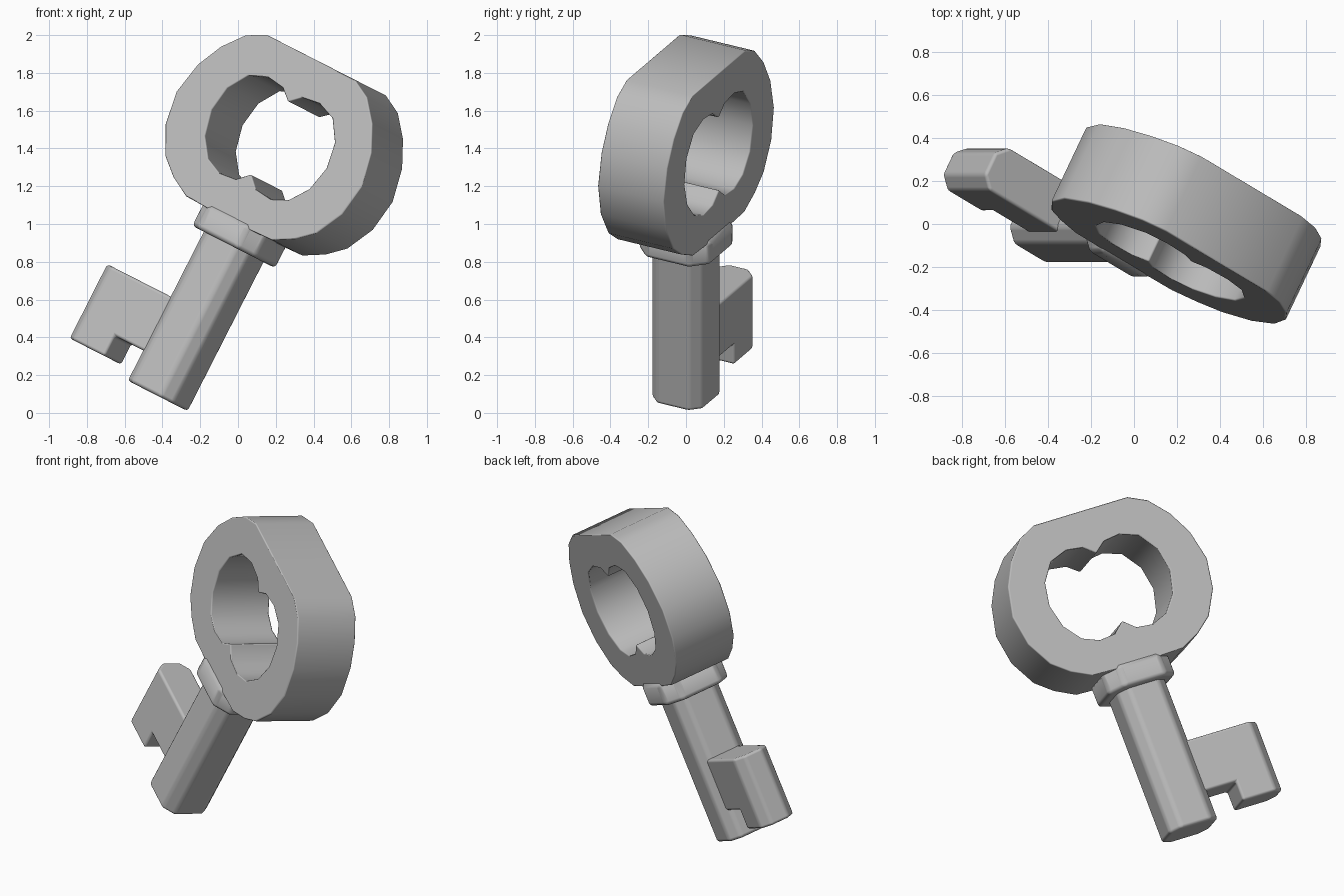
import bpy, bmesh
from math import radians
from mathutils import Matrix

old = bpy.data.objects.get("Cube")
if old:
    bpy.data.objects.remove(old, do_unlink=True)

# One plain grey for the whole key
grey = bpy.data.materials.new("plain_grey")
grey.use_nodes = True
colour = (0.5, 0.5, 0.5, 1)
grey.diffuse_color = colour
grey.node_tree.nodes["Principled BSDF"].inputs["Base Color"].default_value = colour

# Key frame: x across the bow, y through its thickness, z along the shaft
key_frame = (Matrix.Translation((-0.425, 0, 0.09))
             @ Matrix.Rotation(radians(27), 4, 'Y')
             @ Matrix.Rotation(radians(-28), 4, 'Z'))


def finish(name, bm, bevel):
    bmesh.ops.recalc_face_normals(bm, faces=bm.faces)
    mesh = bpy.data.meshes.new(name)
    bm.to_mesh(mesh)
    bm.free()
    mesh.materials.append(grey)
    mesh.shade_smooth()
    obj = bpy.data.objects.new(name, mesh)
    bpy.context.collection.objects.link(obj)
    obj.matrix_world = key_frame
    mod = obj.modifiers.new("soft_edges", 'BEVEL')
    mod.width = bevel
    mod.segments = 3
    mod.limit_method = 'ANGLE'
    mod.angle_limit = radians(38)
    mod.harden_normals = True
    return obj


def mirrored(half):
    return half + [(-x, z) for x, z in half[-2:0:-1]]


def loft(name, sections, bevel):
    """Chamfered square bar through (height, half size, chamfer) sections."""
    bm = bmesh.new()
    rings = []
    for z, r, c in sections:
        q = r - c
        pts = [(r, -q), (r, q), (q, r), (-q, r), (-r, q), (-r, -q), (-q, -r), (q, -r)]
        rings.append([bm.verts.new((x, y, z)) for x, y in pts])
    for a, b in zip(rings, rings[1:]):
        for i in range(8):
            j = (i + 1) % 8
            bm.faces.new((a[i], a[j], b[j], b[i]))
    bm.faces.new(rings[0])
    bm.faces.new(rings[-1])
    return finish(name, bm, bevel)


# Bow: wide rounded ring with a two-lobed hole
outer = mirrored([(0, 1.965), (.3, 1.965), (.41, 1.912), (.51, 1.8), (.585, 1.66),
                  (.625, 1.48), (.595, 1.3), (.51, 1.15), (.41, 1.07), (.29, 1.01), (0, 1)])
inner = mirrored([(0, 1.7), (.07, 1.755), (.17, 1.768), (.28, 1.73), (.36, 1.62),
                  (.385, 1.48), (.35, 1.34), (.27, 1.24), (.17, 1.2), (.07, 1.21), (0, 1.27)])
bm = bmesh.new()
depth = 0.198
loops = [[bm.verts.new((x, y, z)) for x, z in shape]
         for shape, y in ((outer, -depth), (outer, depth), (inner, depth), (inner, -depth))]
for k in range(4):
    a, b = loops[k], loops[(k + 1) % 4]
    for i in range(len(a)):
        j = (i + 1) % len(a)
        bm.faces.new((a[i], a[j], b[j], b[i]))
finish("bow", bm, 0.025)

# Shaft and the collar under the bow
loft("shaft", [(0, .155, .06), (1.1, .155, .06)], 0.02)
loft("collar", [(.885, .215, .085), (1.0, .215, .085), (1.05, .18, .07)], 0.025)

# Bit: notched plate with chamfered outer corners
profile = [(0, .5), (-.6, .5), (-.6, .06), (-.335, .06), (-.335, .18), (0, .18)]
bm = bmesh.new()
thick = 0.112
face = bm.faces.new([bm.verts.new((x, -thick, z)) for x, z in profile])
new = bmesh.ops.extrude_face_region(bm, geom=[face])["geom"]
bmesh.ops.translate(bm, vec=(0, 2 * thick, 0),
                    verts=[v for v in new if isinstance(v, bmesh.types.BMVert)])
ends = [e for e in bm.edges
        if all(v.co.x < -.59 for v in e.verts)
        and abs(e.verts[0].co.z - e.verts[1].co.z) > .1]
bmesh.ops.bevel(bm, geom=ends, offset=0.055, segments=1, affect='EDGES')
finish("bit", bm, 0.016)
